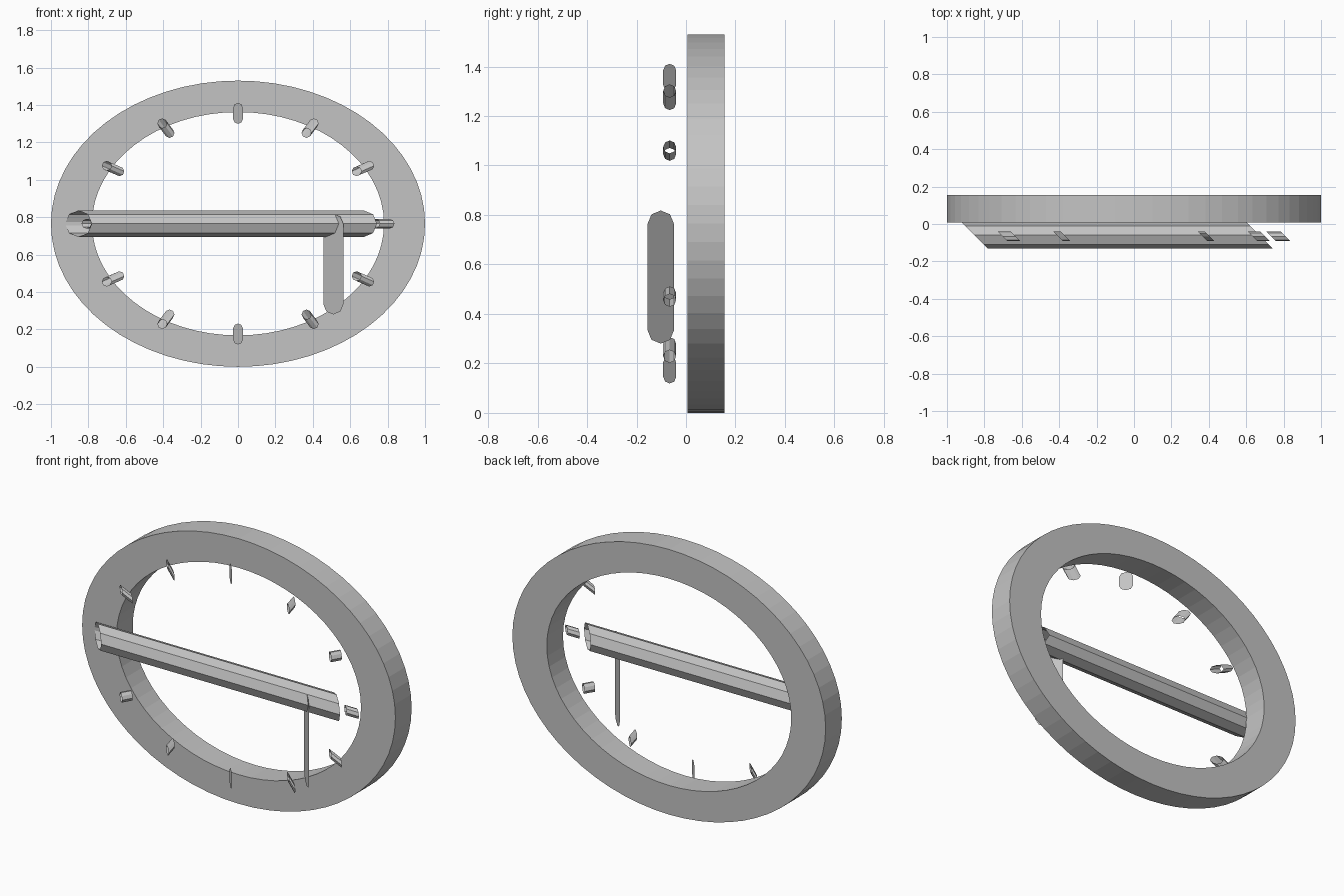
import bpy
import bmesh
from math import cos, sin, pi, radians
from mathutils import Vector

cube = bpy.data.objects.get("Cube")
if cube:
    bpy.data.objects.remove(cube, do_unlink=True)

grey = bpy.data.materials.new("plain grey")
grey.use_nodes = True
GREY = (0.55, 0.55, 0.55, 1)
grey.diffuse_color = GREY
grey.node_tree.nodes["Principled BSDF"].inputs["Base Color"].default_value = GREY

MID = 0.765             # height of the dial centre
STRETCH = 1 / MID       # the dial is wider than it is tall


def loft(name, loops, closed=False):
    """Skin a row of equal point loops with quads."""
    bm = bmesh.new()
    rows = [[bm.verts.new(p) for p in loop] for loop in loops]
    pairs = list(zip(rows, rows[1:]))
    if closed:
        pairs.append((rows[-1], rows[0]))
    for a, b in pairs:
        n = len(a)
        for i in range(n):
            j = (i + 1) % n
            bm.faces.new((a[i], a[j], b[j], b[i]))
    bmesh.ops.recalc_face_normals(bm, faces=bm.faces)
    mesh = bpy.data.meshes.new(name)
    bm.to_mesh(mesh)
    bm.free()
    mesh.materials.append(grey)
    obj = bpy.data.objects.new(name, mesh)
    bpy.context.collection.objects.link(obj)
    return obj


def ellipse(radius, y, sides=64):
    """Upright ellipse around the dial centre."""
    angles = [2 * pi * i / sides for i in range(sides)]
    return [Vector((radius * STRETCH * cos(t), y, MID + radius * sin(t))) for t in angles]


def slanted_tube(name, start, end, radius, sides=8):
    """Open tube whose fixed, diagonal cross-section is swept from start to end."""
    angles = [2 * pi * i / sides for i in range(sides)]
    section = [Vector((cos(t), -cos(t), sin(t))) * radius for t in angles]
    return loft(name, [[Vector(p) + s for s in section] for p in (start, end)])


# Dial ring
FRONT, BACK = 0.007, 0.155
OUTER, INNER = MID, 0.597
loft("dial_ring", [ellipse(OUTER, FRONT), ellipse(OUTER, BACK),
                   ellipse(INNER, BACK), ellipse(INNER, FRONT)], closed=True)

# Hour markers
for hour in range(12):
    a = radians(30 * hour)
    ends = [(r * STRETCH * sin(a), -0.066, MID + r * cos(a)) for r in (0.56, 0.62)]
    slanted_tube(f"hour_marker_{hour or 12}", *ends, 0.026)

# Hands
slanted_tube("long_hand", (-0.853, -0.06, MID), (0.672, -0.06, MID), 0.071)
slanted_tube("short_hand", (0.51, -0.102, MID), (0.51, -0.102, 0.333), 0.053)
